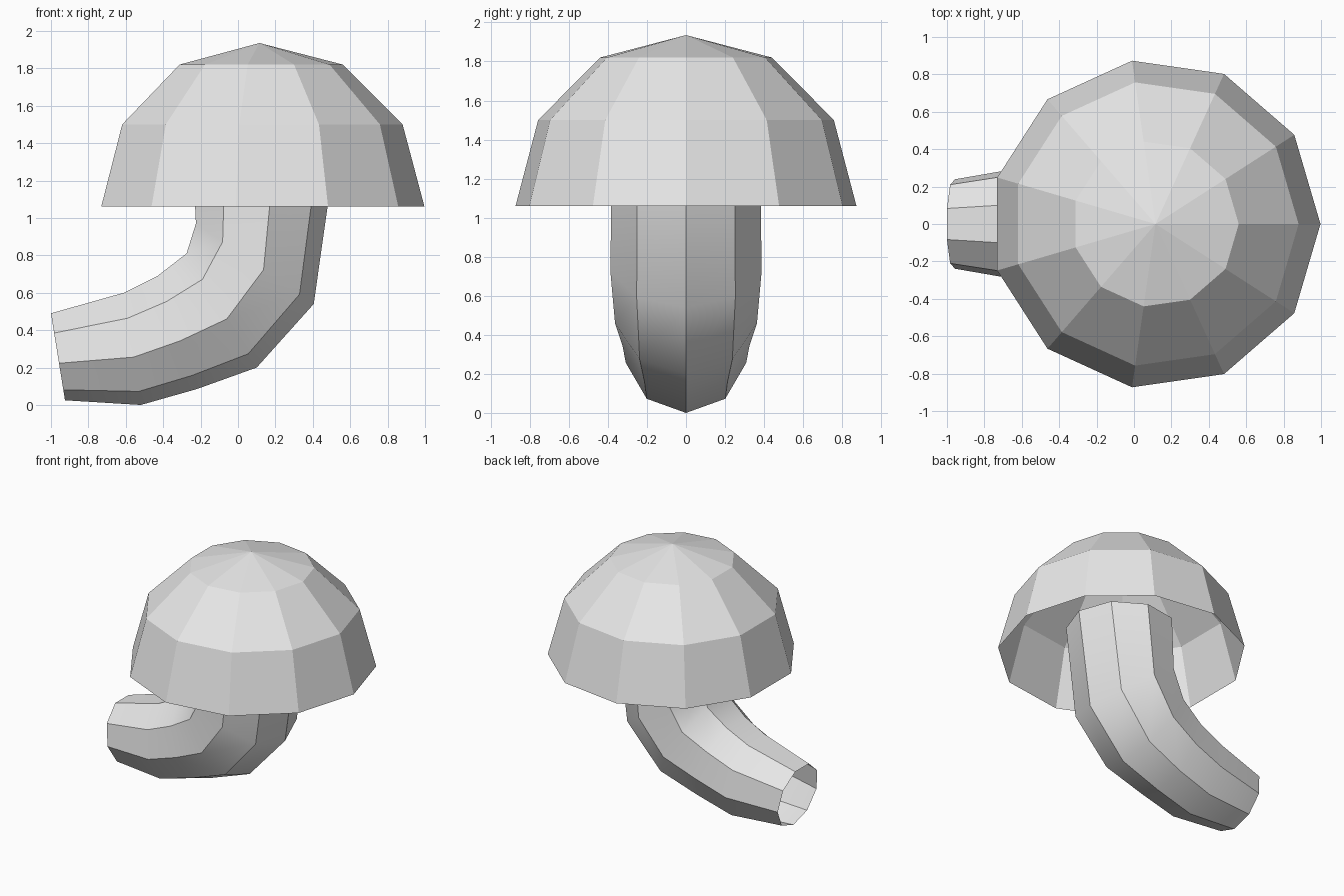
import bpy, bmesh, math
from mathutils import Vector

cube = bpy.data.objects.get("Cube")
if cube:
    bpy.data.objects.remove(cube, do_unlink=True)

# One plain colour for everything
grey = bpy.data.materials.new("light_grey")
grey.use_nodes = True
grey.diffuse_color = (0.8, 0.8, 0.8, 1)
grey.node_tree.nodes["Principled BSDF"].inputs["Base Color"].default_value = (0.8, 0.8, 0.8, 1)


def finish(name, bm):
    bmesh.ops.recalc_face_normals(bm, faces=bm.faces)
    mesh = bpy.data.meshes.new(name)
    bm.to_mesh(mesh)
    bm.free()
    mesh.materials.append(grey)
    obj = bpy.data.objects.new(name, mesh)
    bpy.context.collection.objects.link(obj)
    return obj


def bridge(bm, lower, upper, smooth):
    n = len(lower)
    for i in range(n):
        j = (i + 1) % n
        face = bm.faces.new((lower[i], lower[j], upper[j], upper[i]))
        face.smooth = smooth


# Cap: hollow, flat-faced dome, open underneath
CAP_SIDES, CAP_X = 11, 0.115
bm = bmesh.new()
rings = []
for radius, z in ((0.882, 1.06), (0.765, 1.5), (0.445, 1.82)):
    ring = []
    for i in range(CAP_SIDES):
        a = math.tau * i / CAP_SIDES
        ring.append(bm.verts.new((CAP_X + radius * math.cos(a), radius * math.sin(a), z)))
    rings.append(ring)
for lower, upper in zip(rings, rings[1:]):
    bridge(bm, lower, upper, False)
apex = bm.verts.new((CAP_X, 0, 1.935))
for i in range(CAP_SIDES):
    bm.faces.new((rings[-1][i], rings[-1][(i + 1) % CAP_SIDES], apex))
finish("cap", bm)

# Stem: bent open tube; each section spans from the outer bend to the inner bend (x, z)
STEM_SIDES = 9
sections = (
    ((-0.925, 0.025), (-1.0, 0.49)),
    ((-0.52, 0.0), (-0.61, 0.60)),
    ((-0.22, 0.085), (-0.43, 0.69)),
    ((0.10, 0.20), (-0.275, 0.81)),
    ((0.405, 0.54), (-0.225, 0.97)),
    ((0.51, 1.28), (-0.24, 1.29)),
)
bm = bmesh.new()
rings = []
for outer, inner in sections:
    outer, inner = Vector((outer[0], 0, outer[1])), Vector((inner[0], 0, inner[1]))
    # An odd-sided ring has a corner on the outer bend and a flat on the inner one
    radius = (inner - outer).length / (1 + math.cos(math.pi / STEM_SIDES))
    axis = (inner - outer).normalized()
    centre = outer + axis * radius
    ring = []
    for i in range(STEM_SIDES):
        a = math.tau * i / STEM_SIDES
        ring.append(bm.verts.new(centre - axis * radius * math.cos(a)
                                 + Vector((0, radius * math.sin(a), 0))))
    rings.append(ring)
for lower, upper in zip(rings, rings[1:]):
    bridge(bm, lower, upper, True)
# Smooth along the bend, crisp along the lengthwise ridges
for lower, upper in zip(rings, rings[1:]):
    for a, b in zip(lower, upper):
        bm.edges.get((a, b)).smooth = False
finish("stem", bm)
